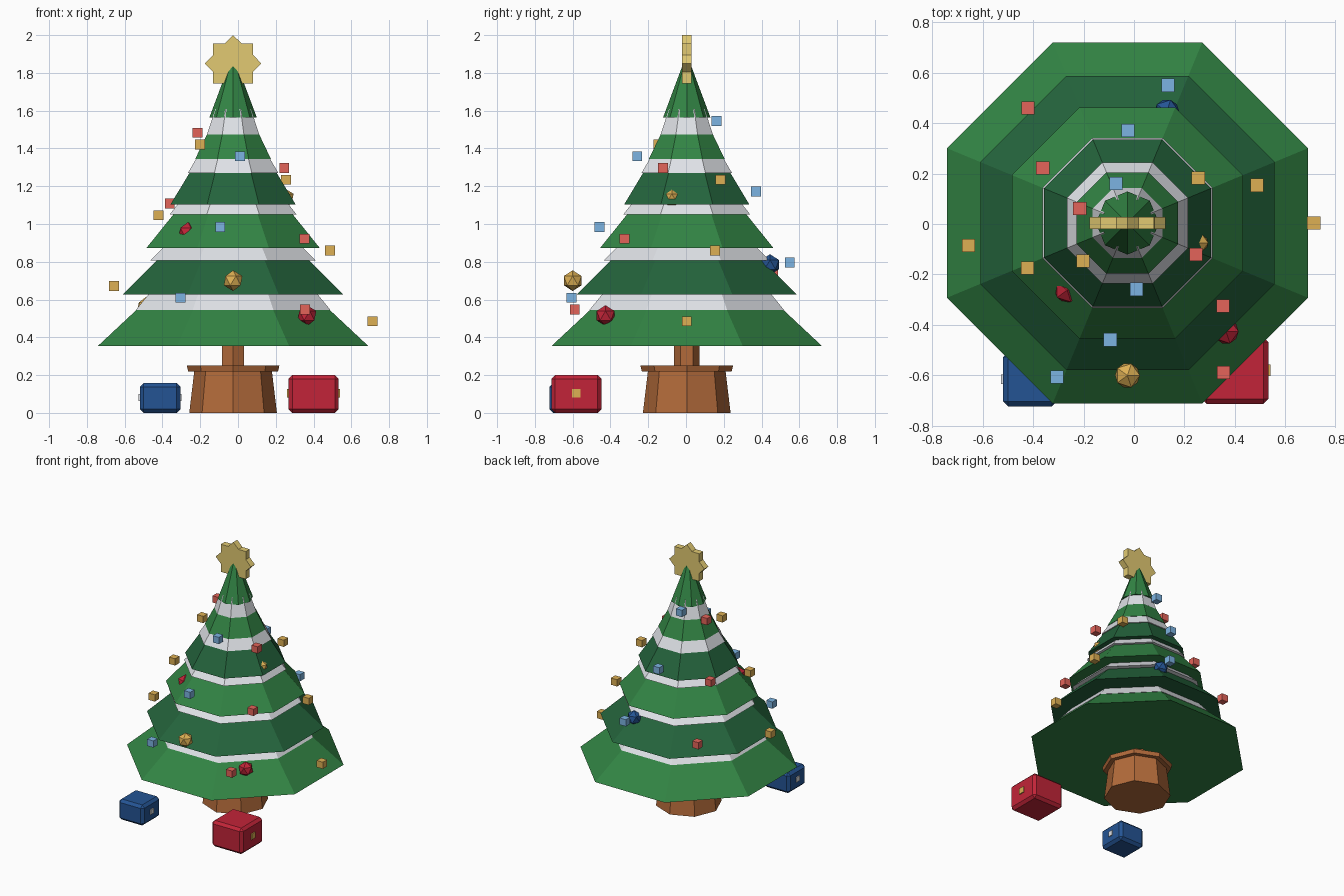
import bpy, math
from math import sin, cos, pi

if "Cube" in bpy.data.objects:
    bpy.data.objects.remove(bpy.data.objects["Cube"])

CX, CY = -0.026, 0.004          # tree axis
FLAT = cos(pi / 8)              # octagon apothem / circumradius


def material(name, r, g, b):
    def lin(c):
        c /= 255
        return c / 12.92 if c <= 0.04045 else ((c + 0.055) / 1.055) ** 2.4
    m = bpy.data.materials.new(name)
    m.diffuse_color = (lin(r), lin(g), lin(b), 1)
    m.use_nodes = True
    m.node_tree.nodes["Principled BSDF"].inputs["Base Color"].default_value = m.diffuse_color
    return m


LIGHT = material("light_green", 50, 132, 68)
DARK = material("dark_green", 36, 100, 60)
SNOW = material("snow_white", 232, 235, 240)
BROWN = material("brown", 178, 106, 58)
STAR = material("pale_gold", 226, 202, 114)
GOLD = material("gold", 222, 176, 84)
CORAL = material("coral", 228, 100, 90)
SKY = material("sky_blue", 124, 180, 226)
RED = material("red", 194, 36, 56)
BLUE = material("blue", 36, 84, 148)


def finish(name, mat):
    ob = bpy.context.object
    ob.name = name
    ob.data.materials.append(mat)
    return ob


def frustum(name, mat, sides, r0, z0, r1, z1, turn=0.0):
    bpy.ops.mesh.primitive_cone_add(vertices=sides, radius1=r0, radius2=r1, depth=z1 - z0,
                                    location=(CX, CY, (z0 + z1) / 2), rotation=(0, 0, turn))
    return finish(name, mat)


def box(name, mat, loc, size, bevel=0.0):
    bpy.ops.mesh.primitive_cube_add(size=1, location=loc)
    ob = finish(name, mat)
    ob.scale = size
    bpy.ops.object.transform_apply(location=False, rotation=False, scale=True)
    if bevel:
        mod = ob.modifiers.new("chamfer", 'BEVEL')
        mod.width = bevel
        mod.segments = 1
    return ob


# Pot, rim and trunk
frustum("pot", BROWN, 8, 0.232, 0, 0.205, 0.225)
frustum("pot_rim", BROWN, 8, 0.238, 0.22, 0.245, 0.25)
frustum("trunk", BROWN, 6, 0.068, 0.2, 0.068, 0.4)

# Branch tiers: (apothem, z) at the bottom and at the top
tiers = [(0.715, 0.355, 0.41, 0.64), (0.583, 0.627, 0.32, 0.89), (0.458, 0.874, 0.26, 1.12),
         (0.331, 1.104, 0.18, 1.355), (0.201, 1.343, 0.09, 1.575)]
for i, (a0, z0, a1, z1) in enumerate(tiers):
    frustum(f"branch_tier_{i + 1}", DARK if i % 2 else LIGHT, 8,
            a0 / FLAT, z0, a1 / FLAT, z1, pi / 8)
frustum("top_tier", LIGHT, 8, 0.125, 1.565, 0.0, 1.90)

# Snow bands lying on top of each tier
snow = [(0.515, 0.545, 0.44, 0.637), (0.437, 0.808, 0.36, 0.885), (0.337, 1.049, 0.285, 1.115),
        (0.240, 1.269, 0.19, 1.355), (0.138, 1.475, 0.094, 1.61)]
for i, (a0, z0, a1, z1) in enumerate(snow):
    frustum(f"snow_band_{i + 1}", SNOW, 8, a0 / FLAT, z0, a1 / FLAT, z1, pi / 8)

# Eight-pointed star
outline = []
for k in range(16):
    r = 0.115 if k % 2 else 0.15
    outline.append((r * sin(k * pi / 8), r * cos(k * pi / 8)))
verts = [(x, y, z) for y in (-0.024, 0.024) for x, z in outline]
faces = [tuple(range(15, -1, -1)), tuple(range(16, 32))]
faces += [(k, (k + 1) % 16, 16 + (k + 1) % 16, 16 + k) for k in range(16)]
mesh = bpy.data.meshes.new("star")
mesh.from_pydata(verts, [], faces)
star = bpy.data.objects.new("star", mesh)
star.location = (CX, CY, 1.85)
bpy.context.collection.objects.link(star)
mesh.materials.append(STAR)
bpy.context.view_layer.objects.active = star
star.select_set(True)
bpy.ops.object.mode_set(mode='EDIT')
bpy.ops.mesh.select_all(action='SELECT')
bpy.ops.mesh.normals_make_consistent(inside=False)
bpy.ops.object.mode_set(mode='OBJECT')

# Spiral of little lights, one radian per step
for i in range(18):
    r = 0.738 - 0.0338 * i
    box(f"light_{i + 1}", (GOLD, CORAL, SKY)[i % 3],
        (CX + r * cos(i), CY - r * sin(i), 0.485 + 0.0624 * i), (0.052,) * 3)

# Baubles
baubles = [(RED, 0.365, -0.426, 0.515), (GOLD, -0.026, -0.600, 0.70), (BLUE, 0.130, 0.445, 0.785),
           (RED, -0.265, -0.262, 0.955), (GOLD, 0.245, -0.075, 1.135), (GOLD, -0.485, 0.10, 0.56)]
for i, (mat, x, y, z) in enumerate(baubles):
    bpy.ops.mesh.primitive_ico_sphere_add(subdivisions=1, radius=0.055, location=(x, y, z))
    finish(f"bauble_{i + 1}", mat)

# Gifts with a ribbon bar showing on both sides
box("red_gift", RED, (0.40, -0.58, 0.1), (0.265, 0.265, 0.2), 0.02)
box("red_gift_ribbon", GOLD, (0.40, -0.58, 0.104), (0.28, 0.045, 0.045))
box("blue_gift", BLUE, (-0.412, -0.615, 0.079), (0.215, 0.215, 0.158), 0.02)
box("blue_gift_ribbon", SNOW, (-0.412, -0.615, 0.082), (0.228, 0.038, 0.038))
